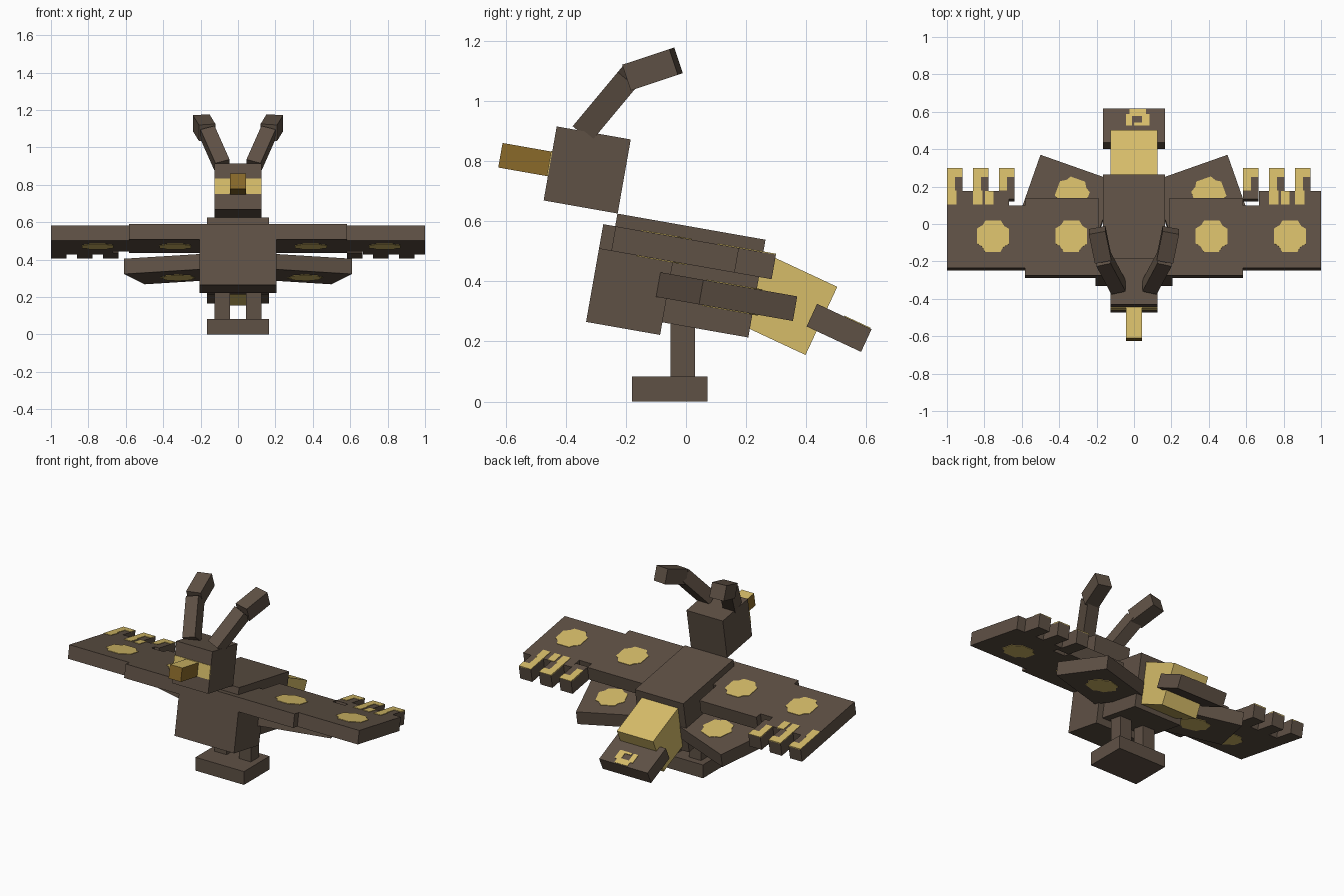
import bpy, bmesh, math
from mathutils import Vector, Matrix

cube = bpy.data.objects.get("Cube")
if cube:
    bpy.data.objects.remove(cube, do_unlink=True)


def material(name, rgb):
    lin = [((c / 255 + 0.055) / 1.055) ** 2.4 for c in rgb] + [1]
    m = bpy.data.materials.new(name)
    m.use_nodes = True
    m.diffuse_color = lin
    m.node_tree.nodes["Principled BSDF"].inputs["Base Color"].default_value = lin
    return m


brown = material("dark brown", (95, 81, 69))
gold = material("pale gold", (214, 188, 105))
amber = material("amber", (138, 106, 42))


def finish(name, bm, mat):
    bmesh.ops.recalc_face_normals(bm, faces=bm.faces[:])
    me = bpy.data.meshes.new(name)
    bm.to_mesh(me)
    bm.free()
    me.materials.append(mat)
    ob = bpy.data.objects.new(name, me)
    bpy.context.collection.objects.link(ob)
    return ob


# A frame is (y, z, tilt in degrees); s runs backwards along the slope, n is its upward normal
def prism(name, frame, outline, n0, n1, mat=brown):
    oy, oz, deg = frame
    c, k = math.cos(math.radians(deg)), math.sin(math.radians(deg))
    bm = bmesh.new()
    rings = [[bm.verts.new((x, oy + s * c + n * k, oz - s * k + n * c)) for x, s in outline]
             for n in (n0, n1)]
    for ring in rings:
        bm.faces.new(ring)
    for i in range(len(outline)):
        j = (i + 1) % len(outline)
        bm.faces.new((rings[0][i], rings[0][j], rings[1][j], rings[1][i]))
    return finish(name, bm, mat)


def box(name, frame, x0, x1, s0, s1, n0, n1, mat=brown):
    return prism(name, frame, [(x0, s0), (x1, s0), (x1, s1), (x0, s1)], n0, n1, mat)


# Square bar between two points
def beam(name, a, b, size):
    a, b = Vector(a), Vector(b)
    d = (b - a).normalized()
    side = (Vector((1, 0, 0)) - d * d.x).normalized()
    rot = Matrix((side, d.cross(side), d)).transposed().to_4x4()
    bm = bmesh.new()
    bmesh.ops.create_cube(bm, size=1, matrix=Matrix.Translation((a + b) / 2) @ rot
                          @ Matrix.Diagonal((size, size, (b - a).length, 1)))
    return finish(name, bm, brown)


# Rounded cross spot as a thin plate
def spot(name, frame, cx, cs, n, turn=0):
    quad = [(.085, .04), (.06, .055), (.042, .085)]
    pts = []
    for q in range(4):
        a = math.radians(90 * q + turn)
        for x, y in quad:
            pts.append((cx + x * math.cos(a) - y * math.sin(a),
                        cs + x * math.sin(a) + y * math.cos(a)))
    prism(name, frame, pts, n - .003, n + .003, gold)


HEAD = (-.43, .915, 10)
BEAK = (-.61, .86, 10)
WING = (-.275, .59, 10)
BACK = (-.228, .625, 10)
HIND = (-.085, .43, 10)
TAIL = (.204, .521, 25)
TIP = (.436, .325, 25)
FLAT = (0, 0, 0)

# Head with a gold band across the face, and beak with a pale top
box("head", HEAD, -.125, .125, 0, .25, -.25, 0)
box("face_band", HEAD, -.125, .125, -.004, .002, -.167, -.083, gold)
beak = box("beak", BEAK, -.042, .042, 0, .18, -.083, 0, amber)
beak.data.materials.append(gold)
for p in beak.data.polygons:
    p.material_index = 1 if p.normal.z > .8 else 0

# Torso and tail
box("chest", WING, -.205, .205, 0, .25, -.33, 0)
box("body", BACK, -.167, .167, 0, .5, -.33, 0)
box("abdomen", TAIL, -.125, .125, 0, .33, -.25, 0, gold)
box("tail_tip", TIP, -.167, .167, 0, .2, -.083, 0)
for i, (x0, x1, s0, s1) in enumerate([(-.042, -.01, .1, .165), (.042, .083, .1, .165),
                                      (-.025, .065, .155, .195), (0, .042, .1, .115)]):
    box(f"tail_mark_{i + 1}", TIP, x0, x1, s0, s1, -.003, .003, gold)

# Legs and foot
box("foot", FLAT, -.167, .167, -.18, .072, 0, .083)

for side, sg in (("left", 1), ("right", -1)):
    box(f"{side}_leg", FLAT, sg * .042, sg * .125, -.052, .03, .083, .3)

    # Antenna in two bent segments
    beam(f"{side}_antenna_lower", (sg * .083, -.338, .9), (sg * .163, -.188, 1.08), .08)
    beam(f"{side}_antenna_upper", (sg * .165, -.19, 1.08), (sg * .197, -.033, 1.132), .09)

    # Front wing: inner panel, then outer panel with a notched rear edge
    box(f"{side}_wing_inner", WING, sg * .19, sg * .583, 0, .42, -.083, 0)
    prism(f"{side}_wing_outer", WING,
          [(sg * x, s) for x, s in [(.583, .0417), (1, .0417), (1, .458), (.667, .458),
                                    (.667, .38), (.583, .38)]], -.083, 0)

    # Ragged feather tips with gold markings
    start = .583 if sg > 0 else -1
    for i in range(3):
        x = start + .139 * i
        box(f"{side}_feather_{i + 1}", WING, x, x + .083, .415, .583, -.083, 0)
        marks = [(x, x + .083, .535, .583), (x, x + .042, .46, .535)]
        if (i > 0 if sg > 0 else i < 2):
            marks.append((x + .0, x + .05, .385, .46))
        if i == 1:
            marks.append((x + .065, x + .11, .385, .458))
        for j, (a, b, c, d) in enumerate(marks):
            box(f"{side}_feather_mark_{i + 1}_{j + 1}", WING, a, b, c, d, -.003, .003, gold)

    # Hind wing swept backwards
    prism(f"{side}_hind_wing", HIND,
          [(sg * x, s) for x, s in [(.205, 0), (.61, .145), (.5, .462), (.095, .317)]], -.083, 0)

    # Spots above and below each wing
    top = (.415, .834, .4) if sg > 0 else (-.335, -.754, -.33)
    low = (.39, .785, .36) if sg > 0 else (-.335, -.75, -.32)
    for level, xs, n in (("upper", top, 0), ("lower", low, -.083)):
        spot(f"{side}_inner_spot_{level}", WING, xs[0], .213, n)
        spot(f"{side}_outer_spot_{level}", WING, xs[1], .213, n)
        spot(f"{side}_hind_spot_{level}", HIND, xs[2], .25, n, sg * 20)
